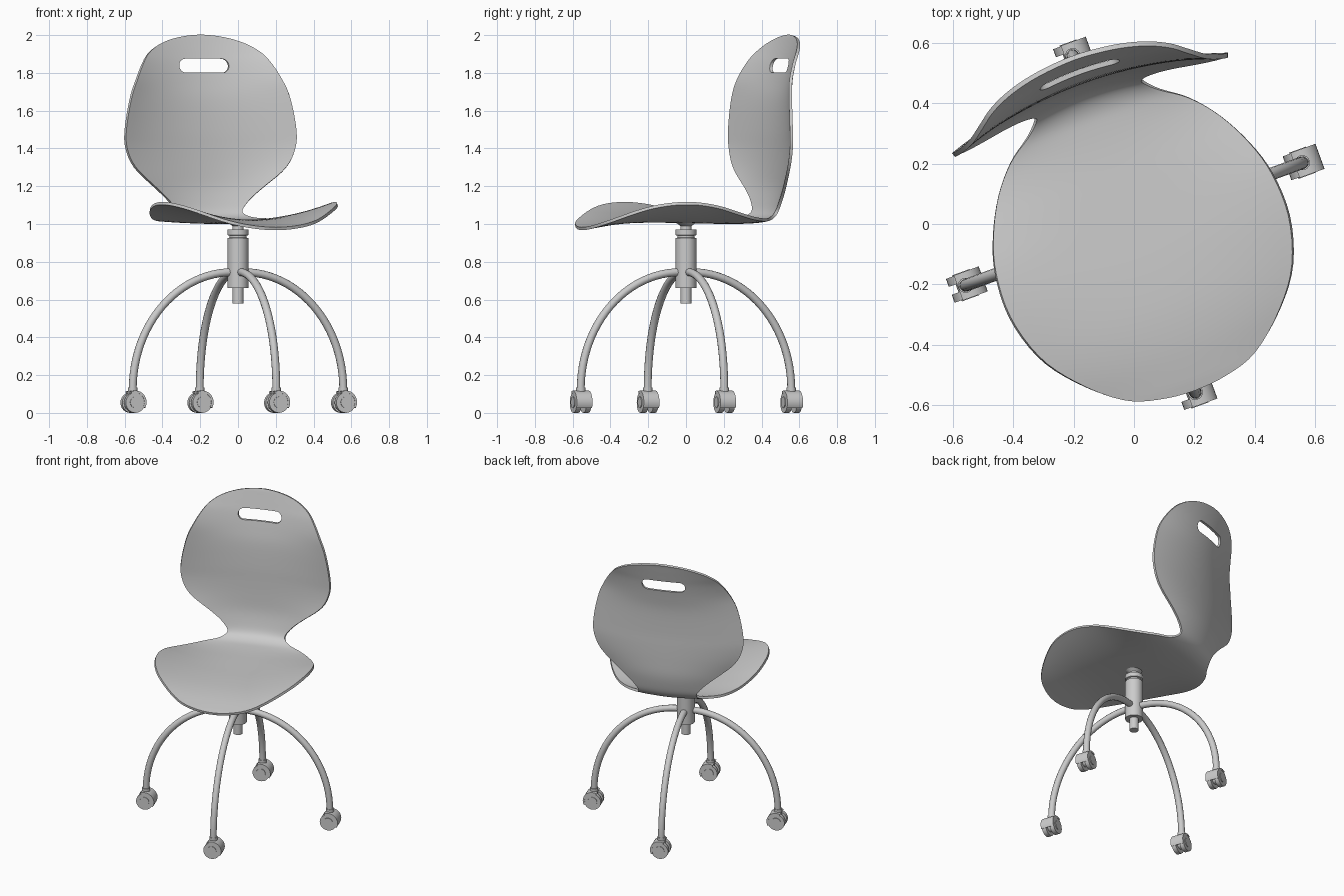
import bpy, bmesh
from math import sin, cos, pi, radians
from mathutils import Matrix, Vector

if "Cube" in bpy.data.objects:
    bpy.data.objects.remove(bpy.data.objects["Cube"])

TURN = Matrix.Rotation(radians(20), 4, 'Z')   # whole chair is swivelled


def finish(name, bm, matrix=TURN, smooth=True):
    bmesh.ops.recalc_face_normals(bm, faces=bm.faces)
    me = bpy.data.meshes.new(name)
    bm.to_mesh(me)
    bm.free()
    ob = bpy.data.objects.new(name, me)
    bpy.context.collection.objects.link(ob)
    ob.matrix_world = matrix
    if smooth:
        shade(ob)
    return ob


def select(ob):
    bpy.ops.object.select_all(action='DESELECT')
    ob.select_set(True)
    bpy.context.view_layer.objects.active = ob


def shade(ob):
    select(ob)
    bpy.ops.object.shade_smooth_by_angle(angle=radians(35))


def prism(bm, pts, y0, y1):
    """Extrude an xz outline along y."""
    a = [bm.verts.new((x, y0, z)) for x, z in pts]
    b = [bm.verts.new((x, y1, z)) for x, z in pts]
    bm.faces.new(a)
    bm.faces.new(b[::-1])
    for i in range(len(pts)):
        j = (i + 1) % len(pts)
        bm.faces.new((a[i], b[i], b[j], a[j]))


def arc(r, a0, a1, n, cx=0.0, cz=0.0):
    return [(cx + r * cos(a0 + (a1 - a0) * i / n), cz + r * sin(a0 + (a1 - a0) * i / n))
            for i in range(n + 1)]


def lathe(name, profile, n=32):
    bm = bmesh.new()
    vs = [bm.verts.new((r, 0, z)) for r, z in profile]
    es = [bm.edges.new(p) for p in zip(vs, vs[1:])]
    bmesh.ops.spin(bm, geom=vs + es, cent=(0, 0, 0), axis=(0, 0, 1),
                   angle=2 * pi, steps=n, use_merge=True)
    bmesh.ops.remove_doubles(bm, verts=bm.verts, dist=1e-5)
    return finish(name, bm)


# Seat shell stations: y, z, half width, crosswise curl
ST = [(-.585, .975, 0, .4), (-.572, .978, .12, .4), (-.53, .986, .235, .4),
      (-.42, 1.003, .36, .43), (-.3, 1.013, .448, .42), (-.15, 1.015, .492, .39),
      (0, 1.012, .487, .33), (.12, 1.01, .452, .24), (.24, 1.008, .39, .15),
      (.33, 1.01, .315, .12), (.39, 1.016, .235, .2), (.435, 1.035, .193, .35),
      (.462, 1.065, .188, .5), (.48, 1.12, .229, .55), (.495, 1.2, .319, .52),
      (.5, 1.3, .428, .41), (.502, 1.4, .476, .36), (.503, 1.5, .481, .365),
      (.51, 1.65, .452, .42), (.525, 1.75, .41, .5), (.543, 1.84, .36, .5),
      (.558, 1.9, .31, .45), (.571, 1.95, .234, .4), (.58, 1.985, .13, .35),
      (.585, 2.0, 0, .35)]


def flip(s):
    return Vector((s[0], s[1], -s[2], s[3]))


def shell():
    p = [flip(ST[1])] + [Vector(s) for s in ST] + [flip(ST[-2])]
    rows, sub = [], 4
    for i in range(1, len(p) - 2):
        a, b, c, d = p[i - 1:i + 3]
        for k in range(sub + (i == len(p) - 3)):
            t = k / sub
            rows.append(0.5 * (2 * b + (c - a) * t + (2 * a - 5 * b + 4 * c - d) * t * t
                               + (3 * b - a - 3 * c + d) * t ** 3))
    bm, grid, n = bmesh.new(), [], 24
    for i, q in enumerate(rows):
        f, g = rows[max(i - 1, 0)], rows[min(i + 1, len(rows) - 1)]
        ny, nz = Vector((f[1] - g[1], g[0] - f[0])).normalized()
        line = []
        for j in range(n + 1):
            x = q[2] * (2 * j / n - 1)
            h = q[3] * x * x
            line.append(bm.verts.new((x, q[0] + ny * h, q[1] + nz * h)))
        grid.append(line)
    for r, s in zip(grid, grid[1:]):
        for j in range(n):
            bm.faces.new((r[j], r[j + 1], s[j + 1], s[j]))
    bmesh.ops.remove_doubles(bm, verts=bm.verts, dist=1e-4)
    return finish('seat_shell', bm, smooth=False)


seat = shell()

# Rounded grip slot cutter
bm = bmesh.new()
prism(bm, arc(.037, -pi / 2, pi / 2, 12, .103, 1.838)
      + arc(.037, pi / 2, 3 * pi / 2, 12, -.103, 1.838), .3, .8)
cutter = finish('grip_cutter', bm, smooth=False)
cutter.hide_render = True

m = seat.modifiers.new('thickness', 'SOLIDIFY')
m.thickness, m.offset = .016, 0
m = seat.modifiers.new('grip', 'BOOLEAN')
m.object, m.operation, m.solver = cutter, 'DIFFERENCE', 'EXACT'
select(seat)
for name in ('thickness', 'grip'):
    bpy.ops.object.modifier_apply(modifier=name)
shade(seat)
bpy.data.objects.remove(cutter)

# Gas column: rod, sleeve with groove, flared mount under the seat
lathe('column', [(0, .58), (.029, .58), (.029, .66), (.055, .66), (.055, .925),
                 (.046, .928), (.046, .938), (.055, .941), (.055, .97),
                 (.03, .97), (.03, .99), (.055, 1.008), (0, 1.008)])

# Four arched legs with casters, all casters facing the same way
for i in range(4):
    spin = TURN @ Matrix.Rotation(i * pi / 2, 4, 'Z')
    cu = bpy.data.curves.new('leg_curve', 'CURVE')
    cu.dimensions, cu.bevel_depth, cu.bevel_resolution, cu.use_fill_caps = '3D', .021, 4, True
    sp = cu.splines.new('POLY')
    path = arc(1, pi / 2, 0, 24)
    sp.points.add(len(path) - 1)
    for pt, (x, z) in zip(sp.points, path):
        pt.co = (.03 + .563 * x, 0, .125 + .62 * z, 1)
    leg = bpy.data.objects.new(f'leg_{i + 1}', cu)
    bpy.context.collection.objects.link(leg)
    leg.matrix_world = spin
    select(leg)
    bpy.ops.object.convert(target='MESH')
    shade(bpy.context.object)

    place = Matrix.Translation(spin @ Vector((.593, 0, 0))) @ TURN
    bm = bmesh.new()
    for y in (-.028, .028):                                   # twin wheels
        prism(bm, arc(.054, 0, 2 * pi * 23 / 24, 23, 0, .054), y - .014, y + .014)
    finish(f'caster_wheels_{i + 1}', bm, place)
    bm = bmesh.new()                                          # hood, hub and stem
    prism(bm, arc(.062, -.5, 2.0, 14, 0, .056) + arc(.05, 2.0, -.5, 14, 0, .056), -.044, .044)
    prism(bm, arc(.03, 0, 2 * pi * 15 / 16, 15, 0, .056), -.046, .046)
    bmesh.ops.create_cone(bm, cap_ends=True, segments=16, radius1=.025, radius2=.025,
                          depth=.05, matrix=Matrix.Translation((0, 0, .11)))
    finish(f'caster_hood_{i + 1}', bm, place)
